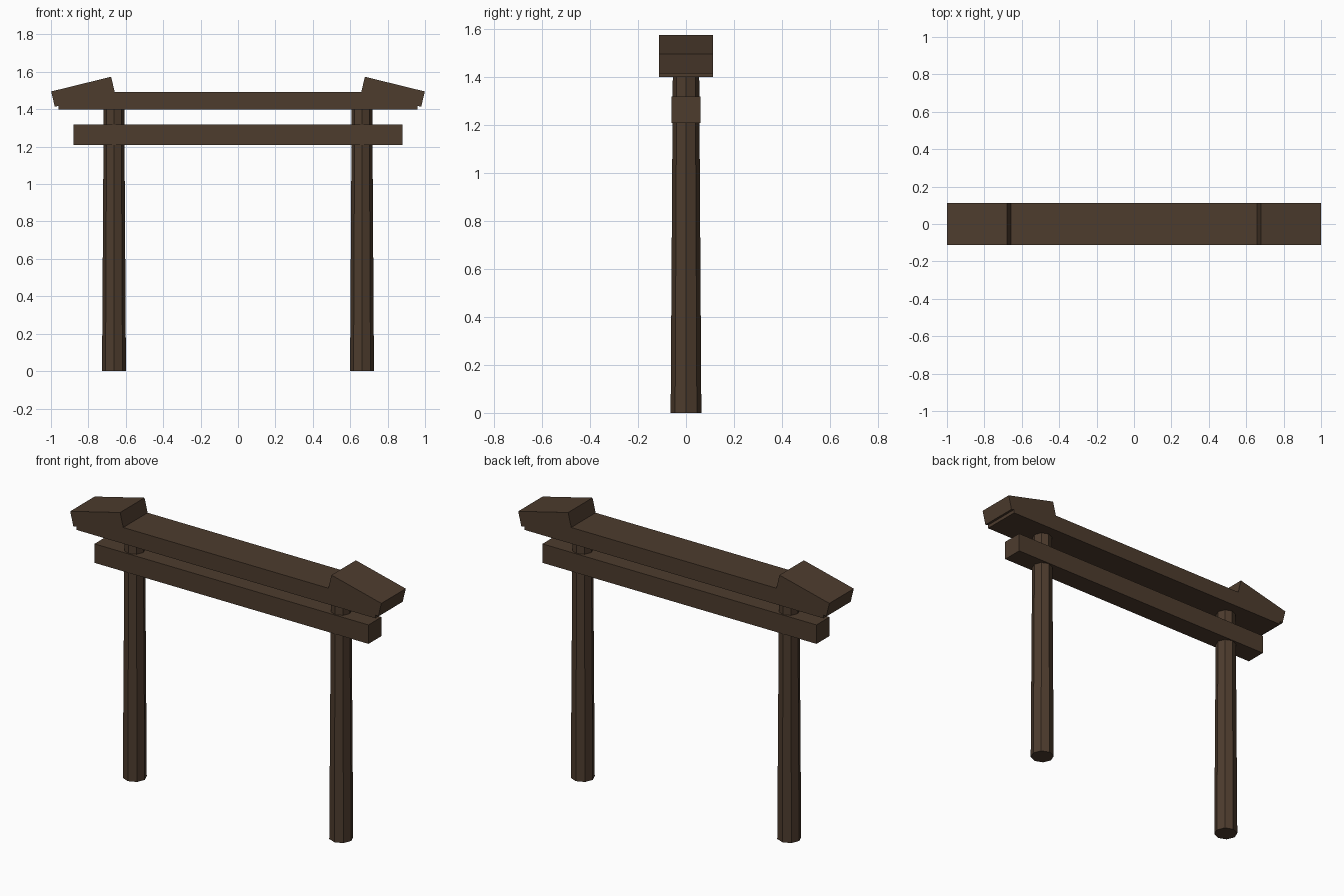
import bpy, math

if "Cube" in bpy.data.objects:
    bpy.data.objects.remove(bpy.data.objects["Cube"])

wood = bpy.data.materials.new("dark_brown_wood")
wood.diffuse_color = (0.075, 0.045, 0.027, 1)
wood.use_nodes = True
wood.node_tree.nodes["Principled BSDF"].inputs["Base Color"].default_value = wood.diffuse_color


def finish(name):
    ob = bpy.context.object
    ob.name = name
    ob.data.materials.append(wood)
    return ob


def box(name, center, size, tilt=0):
    bpy.ops.mesh.primitive_cube_add(size=1, location=center, rotation=(0, tilt, 0))
    ob = finish(name)
    ob.scale = size
    return ob


# Horizontal beams
box("top_beam", (0, 0, 1.445), (1.92, 0.224, 0.094))
box("tie_beam", (0, 0, 1.263), (1.76, 0.12, 0.11))

TILT = math.radians(13.8)
for side, s in (("left", -1), ("right", 1)):
    # Tapered faceted post
    bpy.ops.mesh.primitive_cone_add(vertices=8, radius1=0.064, radius2=0.055,
                                    depth=1.41, location=(s * 0.663, 0, 0.705))
    finish(side + "_post")
    # Tilted end cap, rising toward the middle
    box(side + "_end_cap", (s * 0.829, 0, 1.4935), (0.33, 0.224, 0.084), s * TILT)
